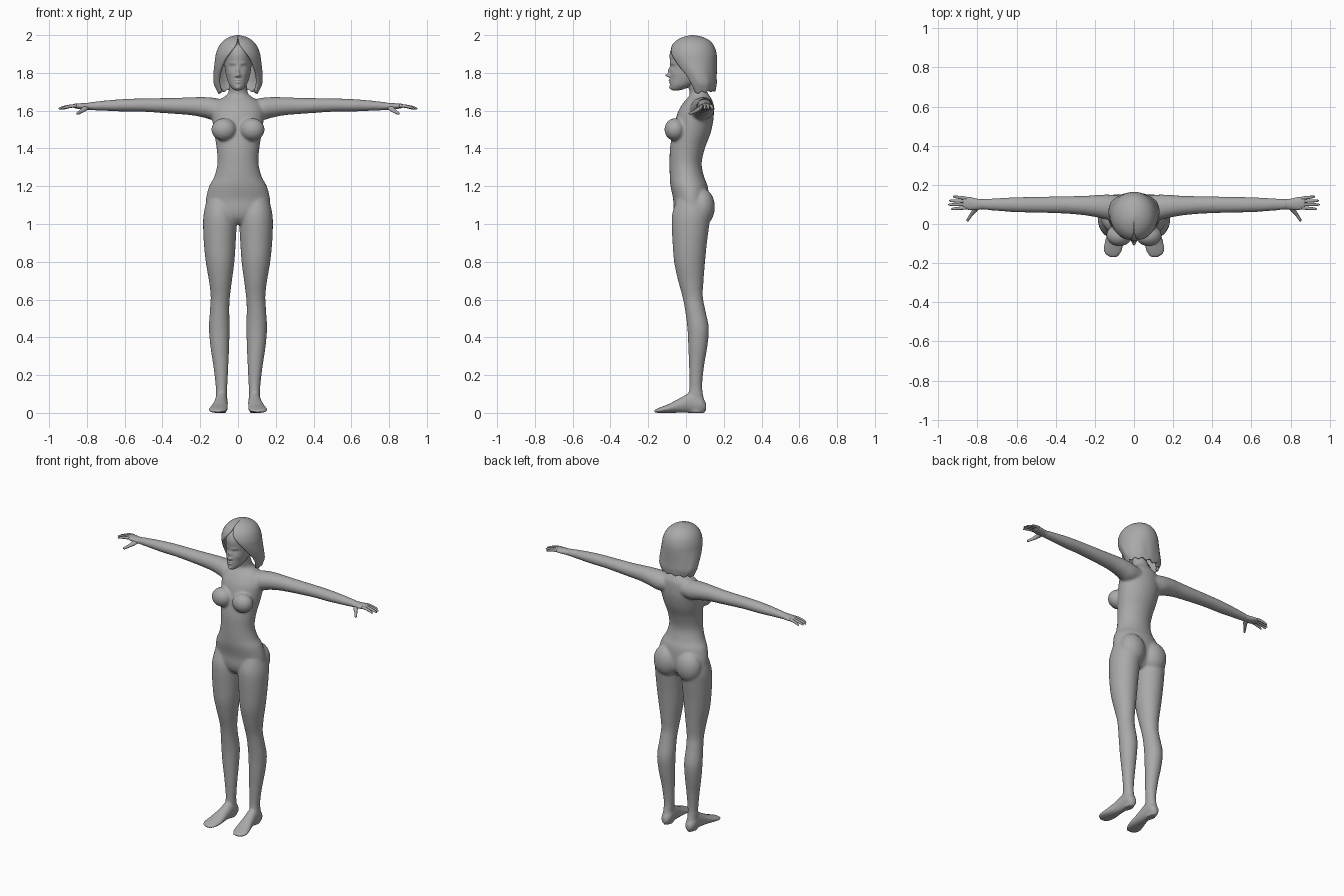
import bpy, bmesh, math
from mathutils import Matrix, Vector

clay = bpy.data.materials.new("grey_clay")
clay.diffuse_color = (0.4, 0.4, 0.4, 1)


def spline(rows, steps):
    """Catmull-Rom rows through the given cross-sections."""
    out = []
    for i in range(len(rows) - 1):
        p = [rows[max(0, min(len(rows) - 1, i + k))] for k in (-1, 0, 1, 2)]
        for s in range(steps):
            t = s / steps
            out.append([0.5 * (2 * b + (c - a) * t + (2 * a - 5 * b + 4 * c - d) * t * t
                               + (3 * b - a - 3 * c + d) * t ** 3) for a, b, c, d in zip(*p)])
    return out + [list(rows[-1])]


def loft(bm, axis, rows, sides=32, steps=5):
    """Closed tube of ellipses; row = position on axis, then min/max of the other two axes."""
    u, v = [k for k in range(3) if k != axis]
    rings = []
    for t, u0, u1, v0, v1 in spline(rows, steps):
        ring = []
        for i in range(sides):
            a = 2 * math.pi * i / sides
            co = [0, 0, 0]
            co[axis] = t
            co[u] = (u0 + u1) / 2 + (u1 - u0) / 2 * math.sin(a)
            co[v] = (v0 + v1) / 2 - (v1 - v0) / 2 * math.cos(a)
            ring.append(bm.verts.new(co))
        rings.append(ring)
    for r, q in zip(rings, rings[1:]):
        for i in range(sides):
            j = (i + 1) % sides
            bm.faces.new((r[i], r[j], q[j], q[i]))
    bm.faces.new(rings[0])
    bm.faces.new(rings[-1])


def ball(bm, centre, radii):
    bmesh.ops.create_uvsphere(bm, u_segments=32, v_segments=20, radius=1,
                              matrix=Matrix.Translation(centre) @ Matrix.Diagonal((*radii, 1)))


def finish(name, bm, mirror=False):
    bmesh.ops.recalc_face_normals(bm, faces=bm.faces)
    for f in bm.faces:
        f.smooth = True
    me = bpy.data.meshes.new(name)
    bm.to_mesh(me)
    bm.free()
    me.materials.append(clay)
    ob = bpy.data.objects.new(name, me)
    bpy.context.collection.objects.link(ob)
    if mirror:
        ob.modifiers.new("mirror", 'MIRROR').use_mirror_merge = False
    return ob


# body: torso, bust, hips, leg, foot and arm fused into one skin
bm = bmesh.new()
torso = [(1.0, .06, -.03, .07), (1.03, .13, -.055, .1), (1.07, .165, -.066, .12),
         (1.13, .17, -.068, .122), (1.2, .153, -.082, .115), (1.25, .126, -.086, .096),
         (1.32, .109, -.087, .083), (1.4, .113, -.085, .1), (1.48, .126, -.072, .13),
         (1.55, .136, -.056, .145), (1.6, .136, -.04, .147), (1.645, .115, -.012, .143),
         (1.672, .075, .012, .13), (1.695, .052, .02, .115), (1.75, .046, .005, .095),
         (1.8, .042, .005, .095)]
loft(bm, 2, [(z, -w, w, f, b) for z, w, f, b in torso])
ball(bm, (.075, -.058, 1.5), (.066, .056, .06))
ball(bm, (.082, .083, 1.09), (.084, .07, .1))
loft(bm, 2, [(.0, .062, .113, .01, .1), (.05, .059, .118, .005, .1), (.1, .058, .118, .014, .09),
             (.15, .056, .119, .018, .086), (.25, .051, .131, .016, .096), (.35, .047, .146, .012, .113),
             (.45, .044, .154, .007, .121), (.55, .046, .148, -.006, .101), (.62, .042, .145, -.02, .089),
             (.7, .032, .154, -.042, .093), (.8, .019, .171, -.063, .101), (.9, .012, .181, -.071, .111),
             (1.0, .007, .185, -.076, .124), (1.06, .01, .181, -.072, .13), (1.13, .02, .165, -.05, .11)])
loft(bm, 1, [(-.17, .085, .125, .003, .013), (-.155, .07, .148, 0, .022), (-.13, .058, .157, 0, .032),
             (-.09, .053, .15, 0, .048), (-.03, .054, .132, 0, .08), (.03, .054, .122, 0, .11),
             (.08, .055, .12, 0, .09), (.107, .07, .105, .012, .05)])
loft(bm, 0, [(.05, .04, .14, 1.56, 1.65), (.12, .02, .15, 1.548, 1.667), (.18, .032, .149, 1.563, 1.672),
             (.25, .044, .144, 1.576, 1.671), (.35, .053, .142, 1.584, 1.667), (.5, .058, .139, 1.594, 1.665),
             (.6, .06, .137, 1.595, 1.662), (.7, .067, .132, 1.599, 1.654), (.79, .075, .127, 1.603, 1.644)])
body = finish("body", bm, mirror=True)
rm = body.modifiers.new("fuse", 'REMESH')
rm.mode, rm.voxel_size, rm.use_smooth_shade = 'VOXEL', .007, True
sm = body.modifiers.new("soften", 'SMOOTH')
sm.factor, sm.iterations = .5, 8

# hands: palm, four fingers and a thumb
bm = bmesh.new()
loft(bm, 0, [(.765, .076, .126, 1.604, 1.645), (.8, .073, .129, 1.605, 1.641), (.835, .071, .137, 1.608, 1.639),
             (.865, .077, .138, 1.613, 1.637), (.875, .085, .13, 1.617, 1.633)], 20)
for y0, y1, tip in ((.083, .077, .935), (.1, .099, .95), (.116, .119, .945), (.131, .14, .925)):
    rows = []
    for k, r in ((0, .009), (.35, .0085), (.7, .0075), (.93, .0055), (1, .002)):
        x, y, z = .855 + (tip - .855) * k, y0 + (y1 - y0) * k, 1.626 - .016 * k * k
        rows.append((x, y - r, y + r, z - r, z + r))
    loft(bm, 0, rows, 12, 3)
loft(bm, 1, [(.014, .847, .853, 1.582, 1.587), (.022, .84, .856, 1.579, 1.593), (.045, .823, .843, 1.585, 1.604),
             (.07, .797, .829, 1.597, 1.622), (.1, .785, .82, 1.61, 1.632)], 12, 3)
finish("hand", bm, mirror=True)

# head, with facial features raised and sunk by soft bumps
bm = bmesh.new()
skull = [(1.708, .012, -.07, -.035), (1.714, .026, -.08, -.01), (1.735, .044, -.085, .04), (1.765, .057, -.085, .09),
         (1.8, .066, -.084, .12), (1.85, .072, -.084, .14), (1.9, .075, -.086, .145),
         (1.94, .066, -.07, .13), (1.965, .04, -.03, .09), (1.972, .01, .0, .05)]
loft(bm, 2, [(z, -w, w, f, b) for z, w, f, b in skull], 96, 8)
bumps = [(0, 1.787, .011, .009, .024), (0, 1.81, .008, .017, .012), (.011, 1.783, .006, .005, .006),
         (.03, 1.833, .015, .009, -.01), (.031, 1.833, .009, .005, .006), (.03, 1.852, .018, .006, .004),
         (0, 1.762, .016, .004, .007), (0, 1.75, .013, .004, .007), (0, 1.756, .016, .002, -.004),
         (0, 1.722, .014, .009, .006), (.04, 1.795, .014, .014, .004)]
for v in bm.verts:
    if v.co.y < 0:
        x, z = v.co.x, v.co.z
        for bx, bz, rx, rz, amount in bumps:
            v.co.y -= amount * math.exp(-((abs(x) - bx) / rx) ** 2 - ((z - bz) / rz) ** 2)
finish("head", bm)

# hair: shell open at the face, row = height, half width, centre y, depth, half opening angle
bm = bmesh.new()
hair = [(1.70, .108, .085, .072, 58), (1.74, .127, .078, .084, 55), (1.78, .13, .066, .096, 52),
        (1.82, .128, .052, .111, 46), (1.86, .123, .042, .122, 38), (1.9, .117, .037, .125, 25),
        (1.94, .102, .036, .114, 10), (1.97, .078, .036, .09, 3), (1.99, .045, .036, .052, 1),
        (2.0, .006, .036, .008, 1)]
cols, grid = 72, []
for n, (z, w, cy, d, opening) in enumerate(spline(hair, 4)):
    row = []
    for i in range(cols + 1):
        a = math.radians(opening + (360 - 2 * opening) * i / cols)
        fall = max(0, 1 - n / 5)
        ragged = fall * (.013 * abs((i % 9) / 4.5 - 1) - .02 * abs(math.cos(a / 2)) ** 2)
        lock = 1 + .012 * math.cos(i * 2 * math.pi / 9) * max(0, 1 - n / 16)
        row.append(bm.verts.new((w * lock * math.sin(a), cy - d * lock * math.cos(a), z + ragged)))
    grid.append(row)
for r, q in zip(grid, grid[1:]):
    for i in range(cols):
        bm.faces.new((r[i], r[i + 1], q[i + 1], q[i]))
bm.faces.new(grid[-1])
shell = finish("hair", bm)
so = shell.modifiers.new("thickness", 'SOLIDIFY')
so.thickness, so.offset = .016, -1
bpy.context.view_layer.objects.active = shell
shell.select_set(True)
bpy.ops.object.shade_smooth_by_angle(angle=math.radians(50))
